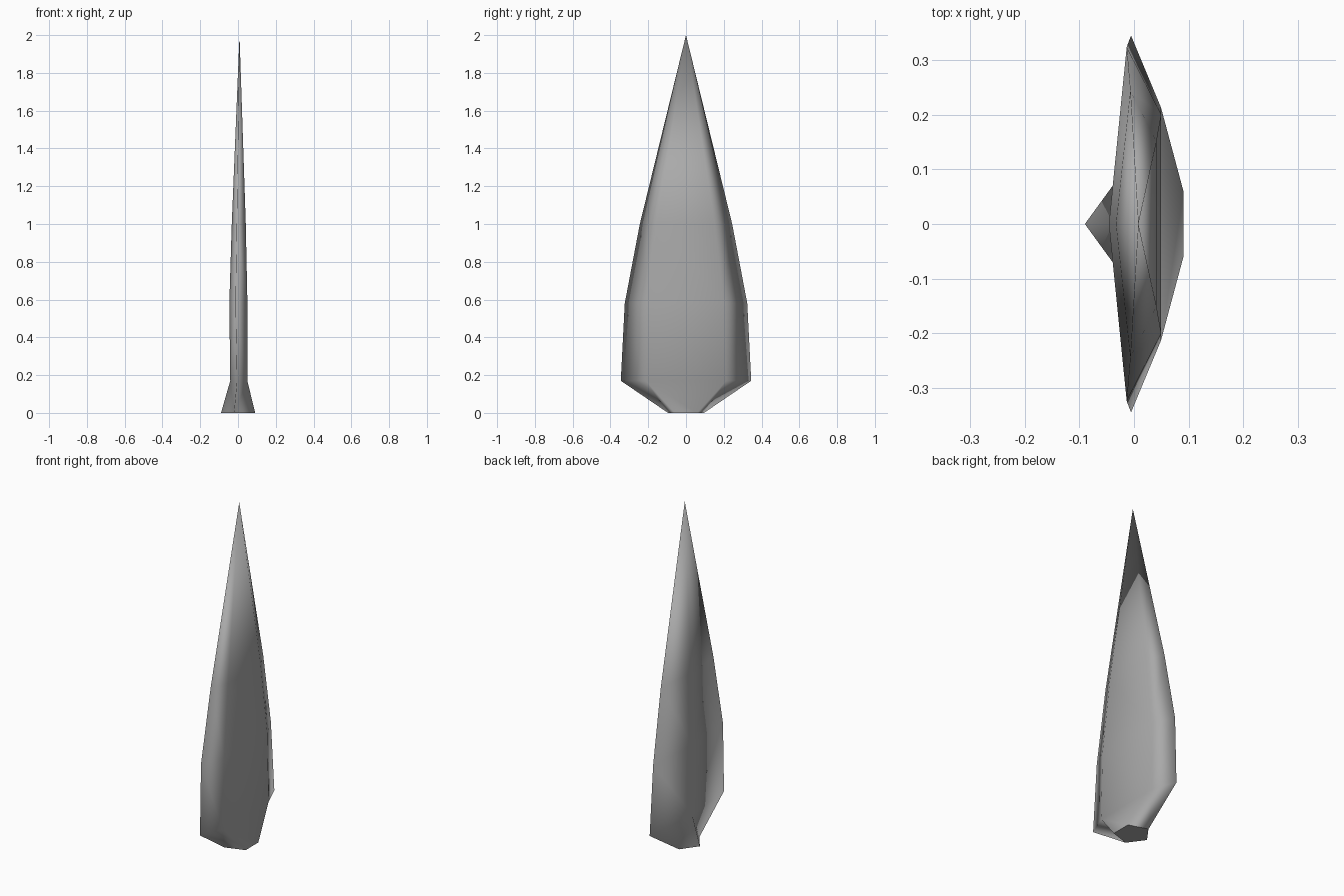
import bpy, bmesh, math

if "Cube" in bpy.data.objects:
    bpy.data.objects.remove(bpy.data.objects["Cube"])

# Five-sided blade: (height, x centre, x radius, y radius, x shift of the widest corners)
RINGS = [
    (0.00, 0.010, 0.100, 0.100, 0.000),
    (0.17, 0.009, 0.050, 0.363, 0.001),
    (0.58, 0.007, 0.053, 0.341, -0.004),
    (1.00, 0.008, 0.041, 0.257, -0.002),
]
SIDES = 5

bm = bmesh.new()
rings = []
for z, cx, rx, ry, shift in RINGS:
    ring = []
    for i in range(SIDES):
        a = math.pi + 2 * math.pi * i / SIDES
        x = cx + rx * math.cos(a) + (shift if i in (1, 4) else 0)
        ring.append(bm.verts.new((x, ry * math.sin(a), z)))
    rings.append(ring)

# Walls between rings, pointed tip, flat base
tip = bm.verts.new((0.008, 0, 2))
walls = []
for i in range(SIDES):
    j = (i + 1) % SIDES
    for low, high in zip(rings, rings[1:]):
        walls.append(bm.faces.new((low[i], low[j], high[j], high[i])))
    bm.faces.new((rings[-1][i], rings[-1][j], tip))
base = bm.faces.new(rings[0][::-1])
bmesh.ops.triangulate(bm, faces=walls, quad_method='SHORT_EDGE')
bmesh.ops.recalc_face_normals(bm, faces=bm.faces)

# Soft walls, crisp rim around the base
for f in bm.faces:
    f.smooth = True
for e in base.edges:
    e.smooth = False

mesh = bpy.data.meshes.new("blade")
bm.to_mesh(mesh)
bm.free()
blade = bpy.data.objects.new("blade", mesh)
bpy.context.collection.objects.link(blade)

# Dark grey surface
grey = bpy.data.materials.new("dark_grey")
grey.diffuse_color = (0.4, 0.4, 0.4, 1)
grey.use_nodes = True
grey.node_tree.nodes["Principled BSDF"].inputs["Base Color"].default_value = grey.diffuse_color
mesh.materials.append(grey)
